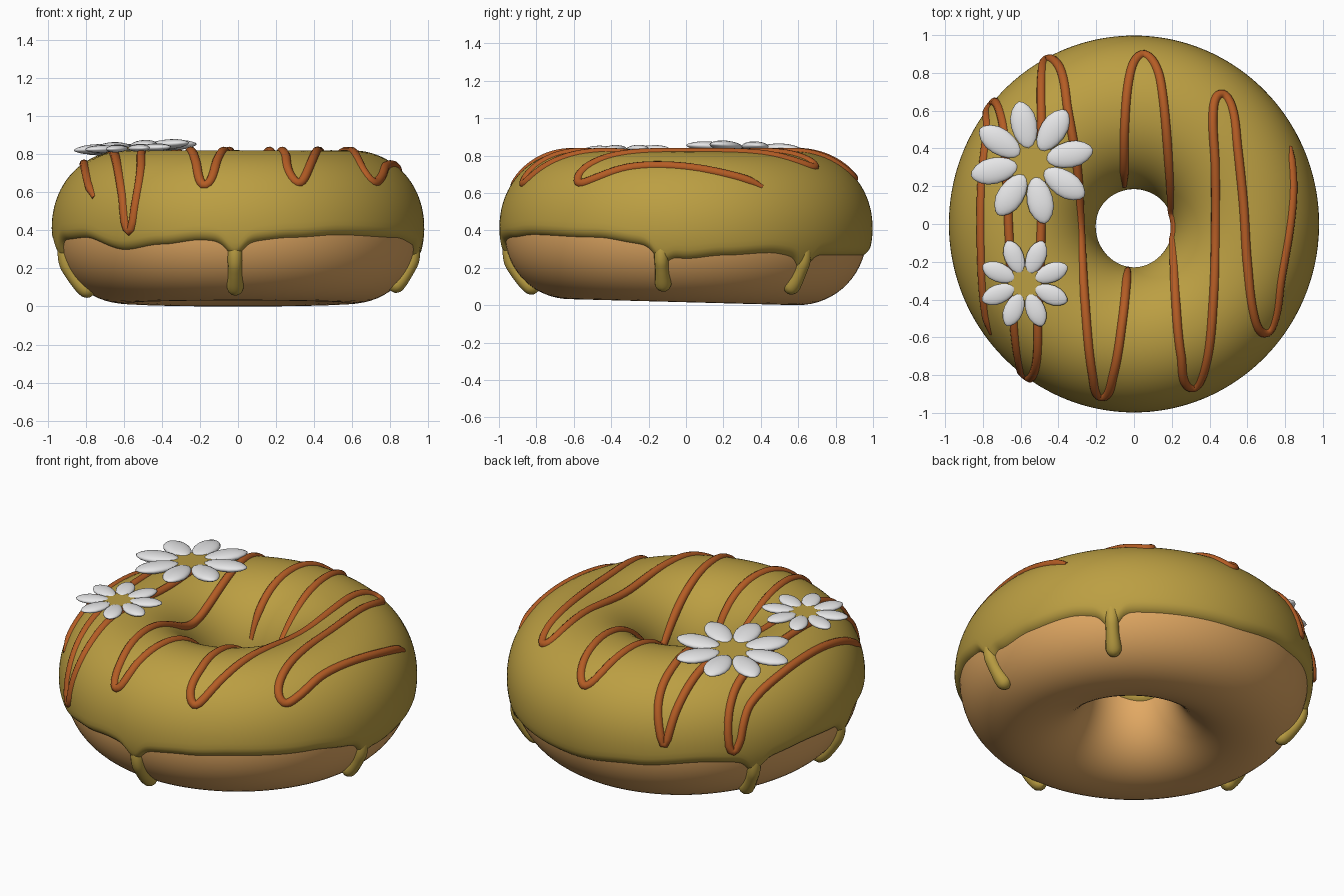
import bpy, bmesh, math
from mathutils import Vector, Matrix

if "Cube" in bpy.data.objects:
    bpy.data.objects.remove(bpy.data.objects["Cube"])

R, YS, EXP = 0.59, 1.018, 2 / 2.08      # ring radius, slight y stretch, profile squareness


def material(name, rgb):
    m = bpy.data.materials.new(name)
    m.diffuse_color = (*rgb, 1)
    m.use_nodes = True
    m.node_tree.nodes["Principled BSDF"].inputs["Base Color"].default_value = m.diffuse_color
    return m


ICING = material("olive icing", (0.50, 0.345, 0.055))
DOUGH = material("baked dough", (0.76, 0.395, 0.125))
DRIZZLE = material("caramel drizzle", (0.46, 0.108, 0.018))
PETAL = material("white petal", (0.83, 0.83, 0.84))


def sp(v):
    return math.copysign(abs(v) ** EXP, v)


def surf(theta, t, k):
    """Point on the ring: k=0 is the dough skin, k=1 the icing skin."""
    c, s = sp(math.cos(t)), sp(math.sin(t))
    r = R + (0.363 + 0.027 * k) * c
    z = 0.40 + 0.012 * k + (0.40 + 0.01 * k) * s
    z += max(0, -s) * (0.016 - 0.016 * math.sin(theta))     # uneven underside
    return Vector((r * math.cos(theta), r * math.sin(theta) * YS - 0.01 * (1 - c), z))


def finish(bm, name, mat):
    bmesh.ops.recalc_face_normals(bm, faces=bm.faces)
    for f in bm.faces:
        f.smooth = True
    me = bpy.data.meshes.new(name)
    bm.to_mesh(me)
    bm.free()
    ob = bpy.data.objects.new(name, me)
    me.materials.append(mat)
    bpy.context.collection.objects.link(ob)
    return ob


def grid(name, mat, cols, closed):
    bm = bmesh.new()
    vs = [[bm.verts.new(p) for p in c] for c in cols]
    m = len(vs[0])
    for i in range(len(vs)):
        a, b = vs[i], vs[(i + 1) % len(vs)]
        for j in range(m if closed else m - 1):
            k = (j + 1) % m
            bm.faces.new((a[j], b[j], b[k], a[k]))
    return finish(bm, name, mat)


def tube(name, mat, pts, radii, depth):
    cu = bpy.data.curves.new(name, 'CURVE')
    cu.dimensions = '3D'
    cu.bevel_depth, cu.bevel_resolution, cu.use_fill_caps = depth, 4, True
    s = cu.splines.new('POLY')
    s.points.add(len(pts) - 1)
    for q, p, r in zip(s.points, pts, radii):
        q.co, q.radius = (*p, 1), r
    s.use_smooth = True
    ob = bpy.data.objects.new(name, cu)
    cu.materials.append(mat)
    bpy.context.collection.objects.link(ob)
    return ob


# dough ring
grid("dough", DOUGH, [[surf(math.tau * i / 128, math.tau * j / 64, 0) for j in range(64)]
                      for i in range(128)], True)

# icing cap with a wavy lower edge: (angle, height) keys
EDGE = [(0, .25), (12, .27), (28, .285), (39, .265), (48, .275), (85, .275), (108, .31), (130, .34),
        (149, .31), (170, .35), (190, .33), (200, .36), (213, .37), (231, .30), (245, .33),
        (258, .355), (269, .34), (288, .37), (303, .385), (330, .37), (348, .33), (360, .25)]
DRIPS = [(269, .05), (352, .075), (42, .07), (149, .06), (190, .05)]


def edge(deg):
    for (a, za), (b, zb) in zip(EDGE, EDGE[1:]):
        if a <= deg <= b:
            u = (deg - a) / (b - a)
            z = za + (zb - za) * u * u * (3 - 2 * u)
            break
    for d, _ in DRIPS:
        z -= 0.08 * math.exp(-((deg - d) / 3.4) ** 2)
    return z


def height_to_t(z):
    s = (z - 0.412) / 0.41
    return math.asin(math.copysign(abs(s) ** (1 / EXP), s))


LIP = [0, .01, .03, .06, .1]
cols = []
for i in range(360):
    th = math.radians(i)
    t0 = height_to_t(edge(i))
    t1 = math.pi - height_to_t(0.42 + 0.025 * math.sin(3 * th))
    ts = [t0 + d for d in LIP]
    ts += [t0 + .1 + (t1 - t0 - .2) * j / 48 for j in range(1, 48)]
    ts += [t1 - d for d in reversed(LIP)]
    col = []
    for t in ts:
        d = min(1, min(t - t0, t1 - t) / .1)
        col.append(surf(th, t, 1.25 * math.sqrt(max(0, 1 - (1 - d) ** 2)) - 0.25 if d < 1 else 1))
    cols.append(col)
grid("icing", ICING, cols, False)

# icing drips: start buried under the icing, run down the dough, end in a bulb
for n, (deg, zlow) in enumerate(DRIPS):
    t0, t1 = height_to_t(0.44), height_to_t(zlow)
    pts, rad = [], []
    for j in range(41):
        u = j / 40
        k = 0.1 - 2.4 * max(0, 1 - u / .5) ** 1.3
        pts.append(surf(math.radians(deg), t0 + (t1 - t0) * u, k))
        r = 0.85 + 0.2 * max(0, 1 - u / .6) + 0.2 * math.exp(-((u - .88) / .15) ** 2)
        rad.append(r * math.sqrt(max(0, 1 - max(0, (u - .87) / .13) ** 2)) + 0.01)
    tube(f"icing_drip_{n + 1}", ICING, pts, rad, 0.042)

# drizzle strands, drawn from above and laid on the icing
STRAND_A = [(.83, .41), (.845, .2), (.83, 0), (.78, -.3), (.75, -.5), (.695, -.58), (.64, -.5),
            (.60, -.2), (.58, .1), (.55, .4), (.52, .62), (.46, .69), (.42, .6), (.43, .3), (.43, 0),
            (.42, -.4), (.38, -.75), (.30, -.87), (.25, -.7), (.22, -.4), (.2, 0), (.185, .3),
            (.15, .7), (.11, .85), (.04, .90), (-.02, .8), (-.05, .5), (-.05, .18)]
STRAND_B = [(-.03, -.21), (-.06, -.5), (-.11, -.8), (-.17, -.92), (-.22, -.8), (-.26, -.4),
            (-.28, 0), (-.3, .3), (-.35, .6), (-.39, .82), (-.46, .88), (-.49, .8), (-.49, .5),
            (-.49, 0), (-.51, -.5), (-.52, -.75), (-.57, -.825), (-.61, -.74), (-.64, -.5),
            (-.66, -.1), (-.68, .3), (-.70, .55), (-.76, .65), (-.78, .5), (-.81, .2), (-.81, -.2),
            (-.79, -.47), (-.755, -.6)]


def on_icing(p):
    c = (max(.216, math.hypot(p.x, p.y / YS)) - R) / 0.39
    y = p.y + 0.01 * (1 - c)
    full = max(.212, math.hypot(p.x, y / YS))
    c = (min(.977, full) - R) / 0.39
    t = math.acos(math.copysign(abs(c) ** (1 / EXP), c))
    t -= 9 * max(0, full - .977)            # past the rim: carry on down the side
    return surf(math.atan2(y / YS, p.x), t, 0.75)


for name, keys in (("drizzle_right", STRAND_A), ("drizzle_left", STRAND_B)):
    k = [Vector(p) for p in keys]
    k = [k[0]] + k + [k[-1]]
    pts = []
    for a, b, c, d in zip(k, k[1:], k[2:], k[3:]):
        # tangents scaled to chord length avoid overshoot at the bends
        L = (c - b).length
        m0, m1 = (c - a).normalized() * L, (d - b).normalized() * L
        n = max(6, int(L / 0.016))
        for j in range(n):
            u = j / n
            pts.append(on_icing(b * (2*u**3 - 3*u**2 + 1) + m0 * (u**3 - 2*u**2 + u)
                                + c * (3*u**2 - 2*u**3) + m1 * (u**3 - u**2)))
    N = len(pts)
    rad = [min(1, .55 + .1 * min(i, N - 1 - i)) for i in range(N)]
    tube(name, DRIZZLE, pts, rad, 0.0245)


# daisies: eight pointed petals round a flat centre
def flower(name, loc, size, turn, slope):
    z = Vector((-slope[0], -slope[1], 1)).normalized()
    place = Matrix.Translation(loc) @ Vector((0, 0, 1)).rotation_difference(z).to_matrix().to_4x4()
    bm = bmesh.new()
    for i in range(8):
        new = bmesh.ops.create_uvsphere(bm, u_segments=16, v_segments=12, radius=1)['verts']
        spin = Matrix.Rotation(math.radians(turn + 45 * i), 4, 'Z')
        for v in new:
            x, y, h = v.co
            w = 1.06 + 0.1 * x - 0.3 * max(0, x) ** 3
            v.co = place @ spin @ Vector((size * (0.62 + 0.39 * x), size * 0.2 * y * w,
                                          size * 0.075 * h * w))
    finish(bm, name + "_petals", PETAL)
    bm = bmesh.new()
    bmesh.ops.create_cone(bm, cap_ends=True, segments=24, radius1=size * .37, radius2=size * .37,
                          depth=0.012, matrix=place)
    ob = finish(bm, name + "_centre", ICING)
    for p in ob.data.polygons:
        p.use_smooth = False


flower("large_flower", (-.54, .325, .838), .328, 12, (.06, -.04))
flower("small_flower", (-.578, -.315, .833), .242, 22, (.03, .01))
